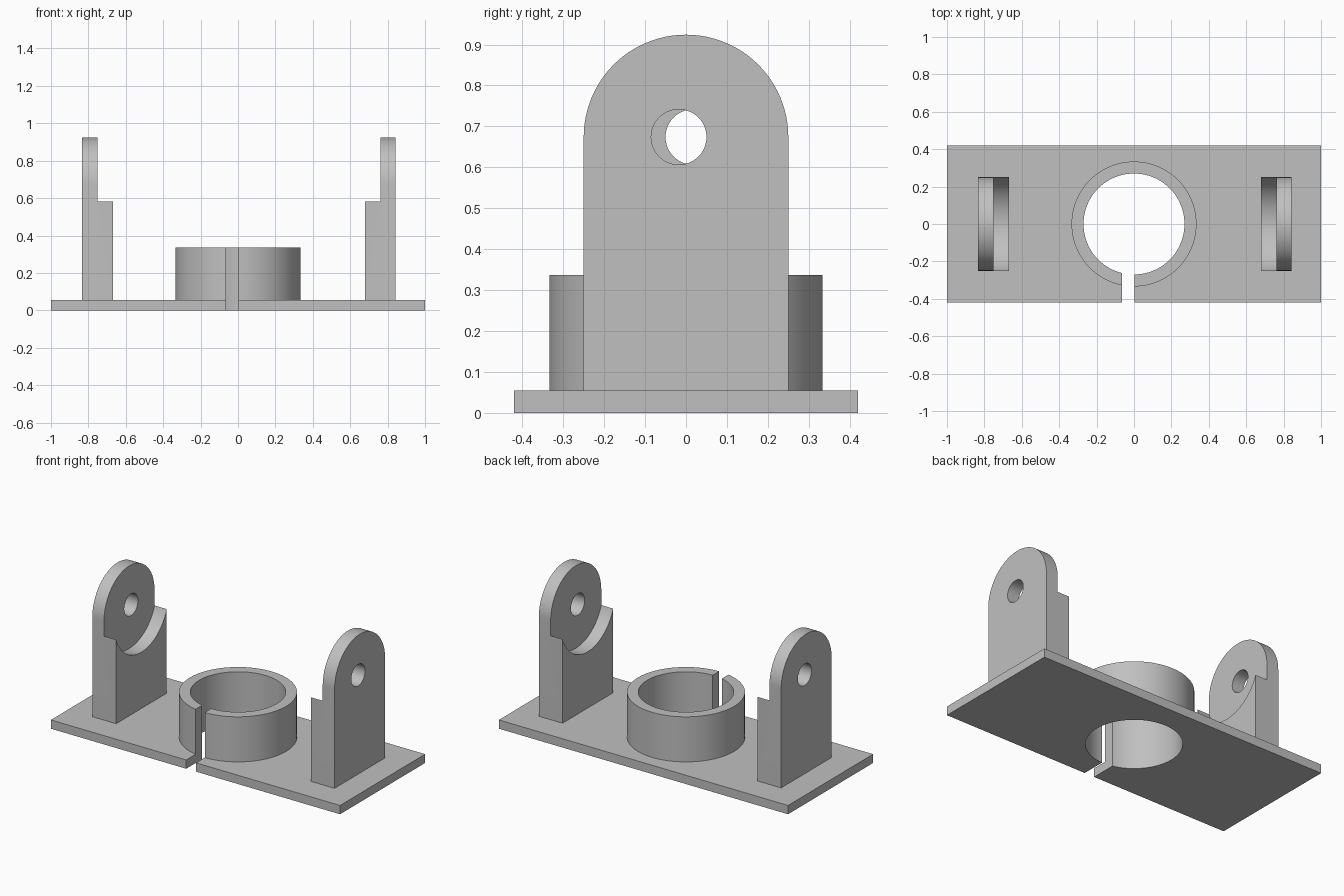
import bpy
import bmesh
from math import pi, cos, sin, radians
from mathutils import Matrix, Vector

cube = bpy.data.objects.get("Cube")
if cube:
    bpy.data.objects.remove(cube, do_unlink=True)

grey = bpy.data.materials.new("plain_grey")
grey.use_nodes = True
colour = (0.53, 0.53, 0.53, 1)
grey.diffuse_color = colour
grey.node_tree.nodes["Principled BSDF"].inputs["Base Color"].default_value = colour

PLATE_TOP = 0.055
PIVOT_Z = 0.674
HALF_WIDTH = 0.25


def to_object(name, bm):
    bmesh.ops.recalc_face_normals(bm, faces=bm.faces)
    mesh = bpy.data.meshes.new(name)
    bm.to_mesh(mesh)
    bm.free()
    mesh.materials.append(grey)
    obj = bpy.data.objects.new(name, mesh)
    bpy.context.collection.objects.link(obj)
    return obj


def box(name, low, high):
    bm = bmesh.new()
    low, high = Vector(low), Vector(high)
    place = Matrix.Translation((low + high) / 2) @ Matrix.Diagonal((*(high - low), 1))
    bmesh.ops.create_cube(bm, size=1, matrix=place)
    return to_object(name, bm)


def cylinder(name, radius, start, end, axis="Z", y=0, z=0):
    bm = bmesh.new()
    mid = (start + end) / 2
    if axis == "Z":
        place = Matrix.Translation((0, y, mid))
    else:
        place = Matrix.Translation((mid, y, z)) @ Matrix.Rotation(pi / 2, 4, "Y")
    bmesh.ops.create_cone(bm, cap_ends=True, segments=96, radius1=radius,
                          radius2=radius, depth=end - start, matrix=place)
    return to_object(name, bm)


def combine(obj, tool, operation):
    """Apply a boolean and discard the tool object."""
    mod = obj.modifiers.new("boolean", "BOOLEAN")
    mod.operation, mod.solver, mod.object = operation, "EXACT", tool
    bpy.context.view_layer.update()
    evaluated = obj.evaluated_get(bpy.context.evaluated_depsgraph_get())
    mesh = bpy.data.meshes.new_from_object(evaluated)
    obj.modifiers.clear()
    obj.data = mesh
    bpy.data.objects.remove(tool, do_unlink=True)


def bracket(name, side, inner, step, outer):
    """Round-topped upright with a pivot hole and a scooped inner half."""
    bm = bmesh.new()
    outline = [(-HALF_WIDTH, PLATE_TOP), (HALF_WIDTH, PLATE_TOP)]
    outline += [(HALF_WIDTH * cos(pi * i / 48), PIVOT_Z + HALF_WIDTH * sin(pi * i / 48))
                for i in range(49)]
    face = bm.faces.new([bm.verts.new((side * inner, y, z)) for y, z in outline])
    ext = bmesh.ops.extrude_face_region(bm, geom=[face])
    verts = [v for v in ext["geom"] if isinstance(v, bmesh.types.BMVert)]
    bmesh.ops.translate(bm, verts=verts, vec=(side * (outer - inner), 0, 0))
    obj = to_object(name, bm)
    near, far = sorted((side * (inner - 0.1), side * step))
    combine(obj, cylinder("scoop_cutter", 0.267, near, far, "X", z=PIVOT_Z), "DIFFERENCE")
    near, far = sorted((side * (inner - 0.1), side * (outer + 0.1)))
    combine(obj, cylinder("pivot_cutter", 0.0675, near, far, "X",
                          y=-side * 0.0175, z=PIVOT_Z), "DIFFERENCE")
    return obj


# Base plate with the split collar
base = box("base_plate_and_collar", (-1, -0.42, 0), (1, 0.42, PLATE_TOP))
combine(base, cylinder("collar", 0.334, 0.02, 0.337), "UNION")
combine(base, cylinder("bore_cutter", 0.27, -0.1, 0.5), "DIFFERENCE")
combine(base, box("slot_cutter", (-0.064, -0.6, -0.1), (0.004, -0.1, 0.5)), "DIFFERENCE")

# Pair of uprights
left = bracket("left_bracket", 1, 0.679, 0.761, 0.843)
right = bracket("right_bracket", -1, 0.668, 0.752, 0.833)

# Smooth the curved walls, keep the edges sharp
bpy.ops.object.select_all(action="DESELECT")
for obj in (base, left, right):
    obj.select_set(True)
bpy.context.view_layer.objects.active = base
bpy.ops.object.shade_smooth_by_angle(angle=radians(30))
